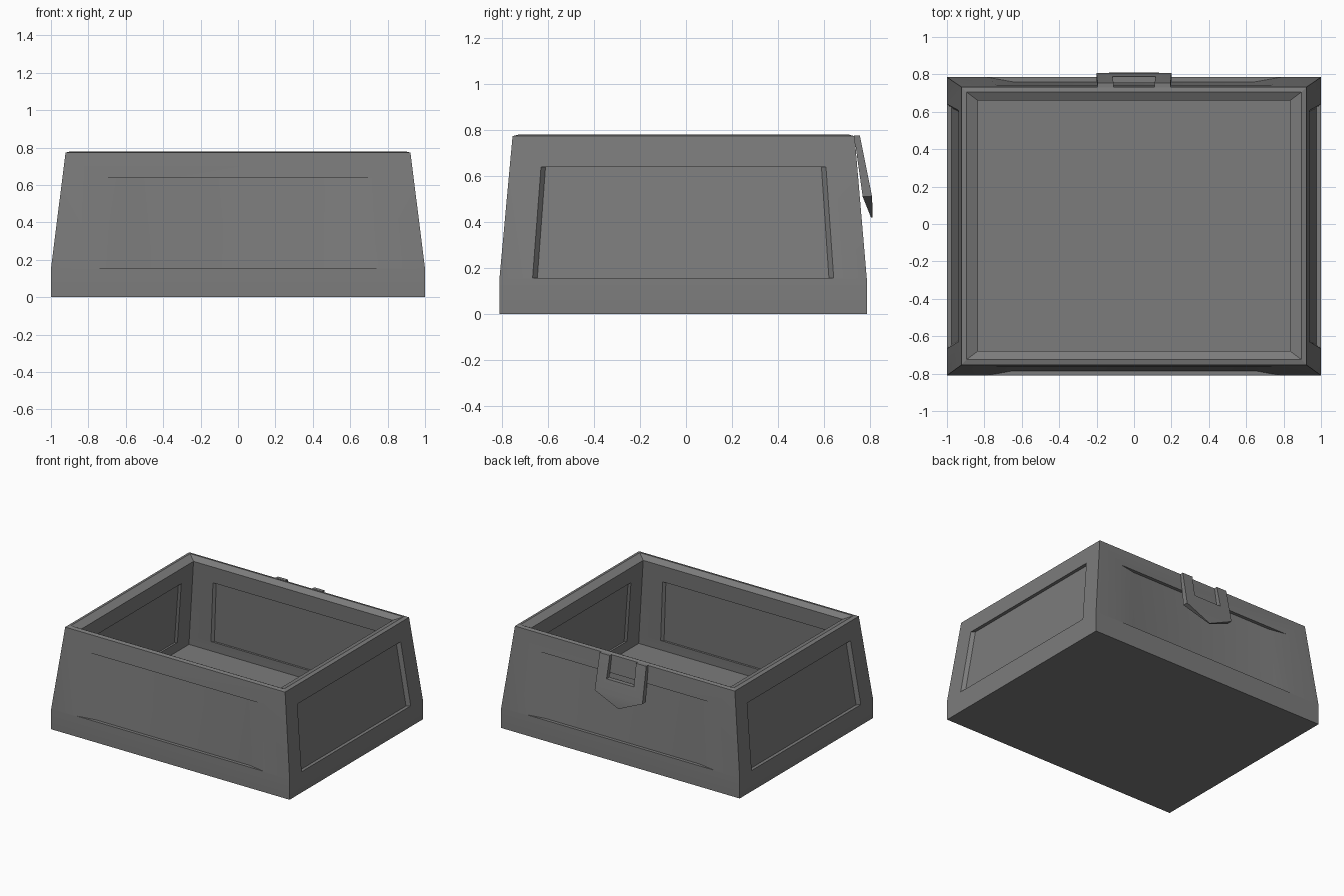
import bpy, bmesh
from math import radians
from mathutils import Vector

if "Cube" in bpy.data.objects:
    bpy.data.objects.remove(bpy.data.objects["Cube"], do_unlink=True)

grey = bpy.data.materials.new("dark_grey")
grey.use_nodes = True
grey.diffuse_color = (0.2, 0.2, 0.2, 1)
grey.node_tree.nodes["Principled BSDF"].inputs["Base Color"].default_value = (0.2, 0.2, 0.2, 1)


def finish(bm, name):
    bmesh.ops.remove_doubles(bm, verts=bm.verts, dist=0.0002)
    bmesh.ops.recalc_face_normals(bm, faces=bm.faces)
    mesh = bpy.data.meshes.new(name)
    bm.to_mesh(mesh)
    bm.free()
    mesh.materials.append(grey)
    obj = bpy.data.objects.new(name, mesh)
    bpy.context.collection.objects.link(obj)
    bpy.ops.object.select_all(action="DESELECT")
    obj.select_set(True)
    bpy.context.view_layer.objects.active = obj
    bpy.ops.object.shade_smooth_by_angle(angle=radians(20))


def face(bm, points):
    return bm.faces.new([bm.verts.new(p) for p in points])


def ring(x, front, back, z):
    return [Vector(p) for p in ((-x, front, z), (x, front, z), (x, back, z), (-x, back, z))]


def band(bm, low, high):
    for i in range(4):
        j = (i + 1) % 4
        face(bm, (low[i], low[j], high[j], high[i]))


def panelled_wall(bm, low, high, i, margin, slope, z0, z1, depth):
    """Tapered wall with a recessed panel; depth is along the horizontal outward axis."""
    j = (i + 1) % 4
    outward = Vector(((0, -1, 0), (1, 0, 0), (0, 1, 0), (-1, 0, 0))[i])

    def at(s, z):
        t = (z - low[i].z) / (high[i].z - low[i].z)
        return low[i].lerp(high[i], t).lerp(low[j].lerp(high[j], t), s)

    def rect(m):
        return [at(m, z0), at(1 - m, z0), at(1 - m, z1), at(m, z1)]

    border = [low[i], low[j], high[j], high[i]]
    lip = rect(margin)
    sunk = [p - outward * depth for p in rect(margin + slope)]
    band(bm, border, lip)
    band(bm, lip, sunk)
    face(bm, sunk)


# Open tapered box: plinth, outer walls, ridged rim, inner walls, floor
bm = bmesh.new()
base = ring(1.0, -0.81, 0.785, 0)
plinth = ring(1.0, -0.81, 0.785, 0.153)
top = ring(0.922, -0.753, 0.732, 0.773)
ridge = ring(0.895, -0.725, 0.705, 0.78)
mouth = ring(0.835, -0.68, 0.66, 0.755)
skirting = ring(0.905, -0.73, 0.71, 0.15)
floor = ring(0.91, -0.733, 0.713, 0.085)
face(bm, base)
band(bm, base, plinth)
band(bm, top, ridge)
band(bm, ridge, mouth)
band(bm, floor, skirting)
face(bm, floor)
for i in range(4):
    side = i % 2 == 1
    margin, slope = (0.09, 0.013) if side else (0.107, 0.07)
    panelled_wall(bm, plinth, top, i, margin, slope, 0.157, 0.64, 0.025)
    panelled_wall(bm, skirting, mouth, i, 0.1, 0.01, 0.158, 0.63, -0.015)
finish(bm, "box")

# Latch plate on the back: notched at the top, pointed at the bottom
bm = bmesh.new()
outline = [(-0.2, 0.51), (-0.195, 0.775), (-0.11, 0.775), (-0.115, 0.61),
           (0.115, 0.61), (0.11, 0.775), (0.195, 0.775), (0.2, 0.51), (0, 0.42)]
outer = [Vector((x, min(0.81, 0.755 + (0.775 - z) * 0.2), z)) for x, z in outline]
inner = [Vector((x, 0.73 + (0.775 - z) * 0.14, z)) for x, z in outline]
inner[-1].y = 0.803
for loop in (outer, inner):
    face(bm, loop[:8])
    face(bm, (loop[0], loop[7], loop[8]))
for i in range(9):
    j = (i + 1) % 9
    face(bm, (outer[i], outer[j], inner[j], inner[i]))
finish(bm, "latch")
